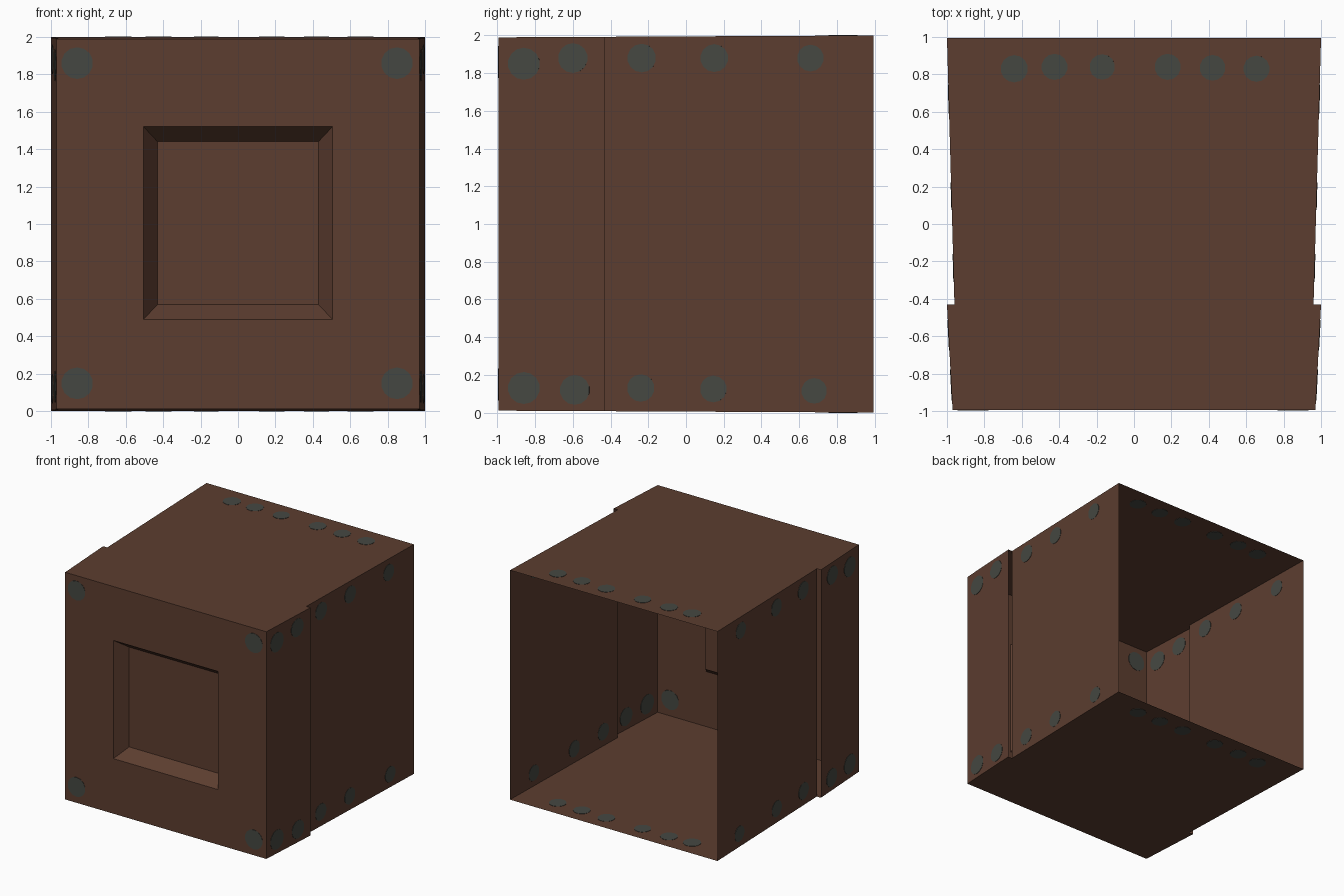
import bpy, bmesh
from mathutils import Vector, Matrix

if "Cube" in bpy.data.objects:
    bpy.data.objects.remove(bpy.data.objects["Cube"])


def material(name, rgb):
    m = bpy.data.materials.new(name)
    m.diffuse_color = (*rgb, 1)
    m.use_nodes = True
    m.node_tree.nodes["Principled BSDF"].inputs["Base Color"].default_value = m.diffuse_color
    return m


BROWN = material("rusty_brown", (0.107, 0.047, 0.029))
GREY = material("rivet_grey", (0.060, 0.064, 0.054))

YF, YS, YB = -0.995, -0.43, 0.995      # front, side step, open back


def z_top(y):
    return 1.99 + 0.01 * (y - YF) / (YB - YF)


def x_side(y):
    # each side section flares out towards the back
    if y <= YS:
        return 0.97 + 0.03 * (y - YF) / (YS - YF)
    return 0.96 + 0.04 * (y - YS) / (YB - YS)


def finish(bm, name, mat):
    me = bpy.data.meshes.new(name)
    bm.to_mesh(me)
    bm.free()
    me.materials.append(mat)
    ob = bpy.data.objects.new(name, me)
    bpy.context.collection.objects.link(ob)
    return ob


def sheet(name, faces):
    bm = bmesh.new()
    for pts in faces:
        bm.faces.new([bm.verts.new(p) for p in pts])
    bmesh.ops.remove_doubles(bm, verts=bm.verts, dist=1e-5)
    return finish(bm, name, BROWN)


def rivets(name, spots):
    # thin discs straddling the sheet, visible from both sides
    bm = bmesh.new()
    for pos, normal, r in spots:
        rot = Vector(normal).to_track_quat('Z', 'Y').to_matrix().to_4x4()
        bmesh.ops.create_cone(bm, cap_ends=True, segments=14, radius1=r, radius2=r,
                              depth=0.005, matrix=Matrix.Translation(pos) @ rot)
    finish(bm, name, GREY)


# Front wall with a bevelled square recess
def ring(x, z0, z1, y):
    return [(-x, y, z0), (x, y, z0), (x, y, z1), (-x, y, z1)]


rings = [ring(0.97, 0.01, 1.99, YF), ring(0.505, 0.49, 1.52, YF),
         ring(0.43, 0.57, 1.44, YF + 0.11)]
faces = [rings[2]]
for a, b in zip(rings, rings[1:]):
    for i in range(4):
        j = (i + 1) % 4
        faces.append([a[i], a[j], b[j], b[i]])
sheet("front_wall", faces)

# Roof and floor share the stepped outline
half = [(0.97, YF), (1.0, YS), (0.96, YS), (1.0, YB)]
outline = half + [(-x, y) for x, y in reversed(half)]
sheet("roof", [[(x, y, z_top(y)) for x, y in outline]])
sheet("floor", [[(x, y, 2 - z_top(y)) for x, y in reversed(outline)]])

# Side walls: two overlapping sections with an open gap at the step
side_rivets_top = [(-0.86, 1.85, .085), (-0.60, 1.88, .079), (-0.235, 1.88, .076),
                   (0.15, 1.88, .074), (0.66, 1.88, .071)]
side_rivets_low = [(-0.86, 0.13, .085), (-0.59, 0.12, .079), (-0.24, 0.13, .073),
                   (0.145, 0.125, .071), (0.68, 0.115, .068)]
for s, label in ((1, "right"), (-1, "left")):
    for part, y0, y1, x0, x1 in (("front", YF, YS, 0.97, 1.0), ("rear", YS, YB, 0.96, 1.0)):
        pts = [(s * x0, y0, 2 - z_top(y0)), (s * x1, y1, 2 - z_top(y1)),
               (s * x1, y1, z_top(y1)), (s * x0, y0, z_top(y0))]
        sheet(f"{label}_wall_{part}", [pts if s > 0 else pts[::-1]])
    spots = []
    for y, z, r in side_rivets_top + side_rivets_low:
        slope = 0.03 / (YS - YF) if y < YS else 0.04 / (YB - YS)
        spots.append(((s * x_side(y), y, z), (s, -slope, 0), r))
    rivets(f"{label}_wall_rivets", spots)

# Corner rivets on the front, rivet rows on roof and floor
rivets("front_rivets", [((x, YF, z), (0, -1, 0), 0.085)
                        for x in (-0.86, 0.85) for z in (0.148, 1.86)])
row = [(-0.64, .83, .073), (-0.425, .84, .07), (-0.17, .84, .068),
       (0.18, .84, .07), (0.42, .835, .069), (0.655, .83, .07)]
rivets("roof_rivets", [((x, y, z_top(y)), (0, -0.005, 1), r) for x, y, r in row])
rivets("floor_rivets", [((x, y, 2 - z_top(y)), (0, -0.005, -1), r) for x, y, r in row])
